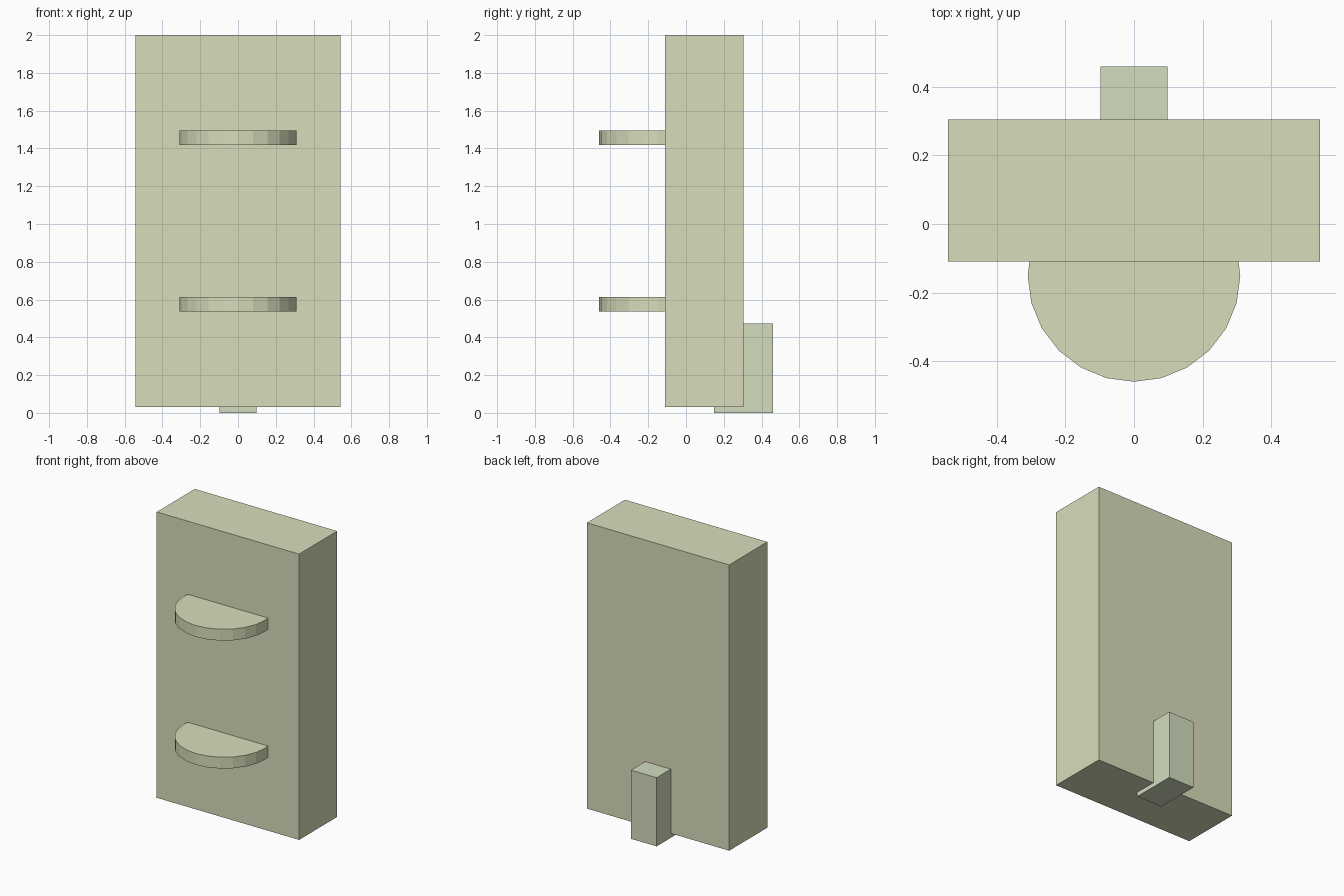
import bpy

if "Cube" in bpy.data.objects:
    bpy.data.objects.remove(bpy.data.objects["Cube"])


def material(name, color):
    mat = bpy.data.materials.new(name)
    mat.diffuse_color = (*color, 1)
    mat.use_nodes = True
    mat.node_tree.nodes["Principled BSDF"].inputs["Base Color"].default_value = mat.diffuse_color
    return mat


def finish(name, mat):
    obj = bpy.context.object
    obj.name = name
    obj.data.materials.append(mat)
    return obj


def box(name, lo, hi, mat):
    bpy.ops.mesh.primitive_cube_add(size=1, location=[(a + b) / 2 for a, b in zip(lo, hi)])
    obj = finish(name, mat)
    obj.scale = [b - a for a, b in zip(lo, hi)]
    bpy.ops.object.transform_apply(location=False, rotation=False)
    return obj


cream = material("cream", (0.70, 0.72, 0.50))
pale_green = material("pale_green", (0.65, 0.72, 0.52))

# Upright slab
box("panel", (-0.543, -0.11, 0.03), (0.543, 0.305, 2.0), cream)

# Foot block behind, reaching slightly under the slab
box("rear_foot", (-0.098, 0.148, 0.0), (0.098, 0.46, 0.473), pale_green)

# Round shelves, half sunk into the front
for name, z in (("lower_shelf", 0.575), ("upper_shelf", 1.457)):
    bpy.ops.mesh.primitive_cylinder_add(vertices=24, radius=0.31, depth=0.078,
                                        location=(0, -0.15, z))
    finish(name, cream)
